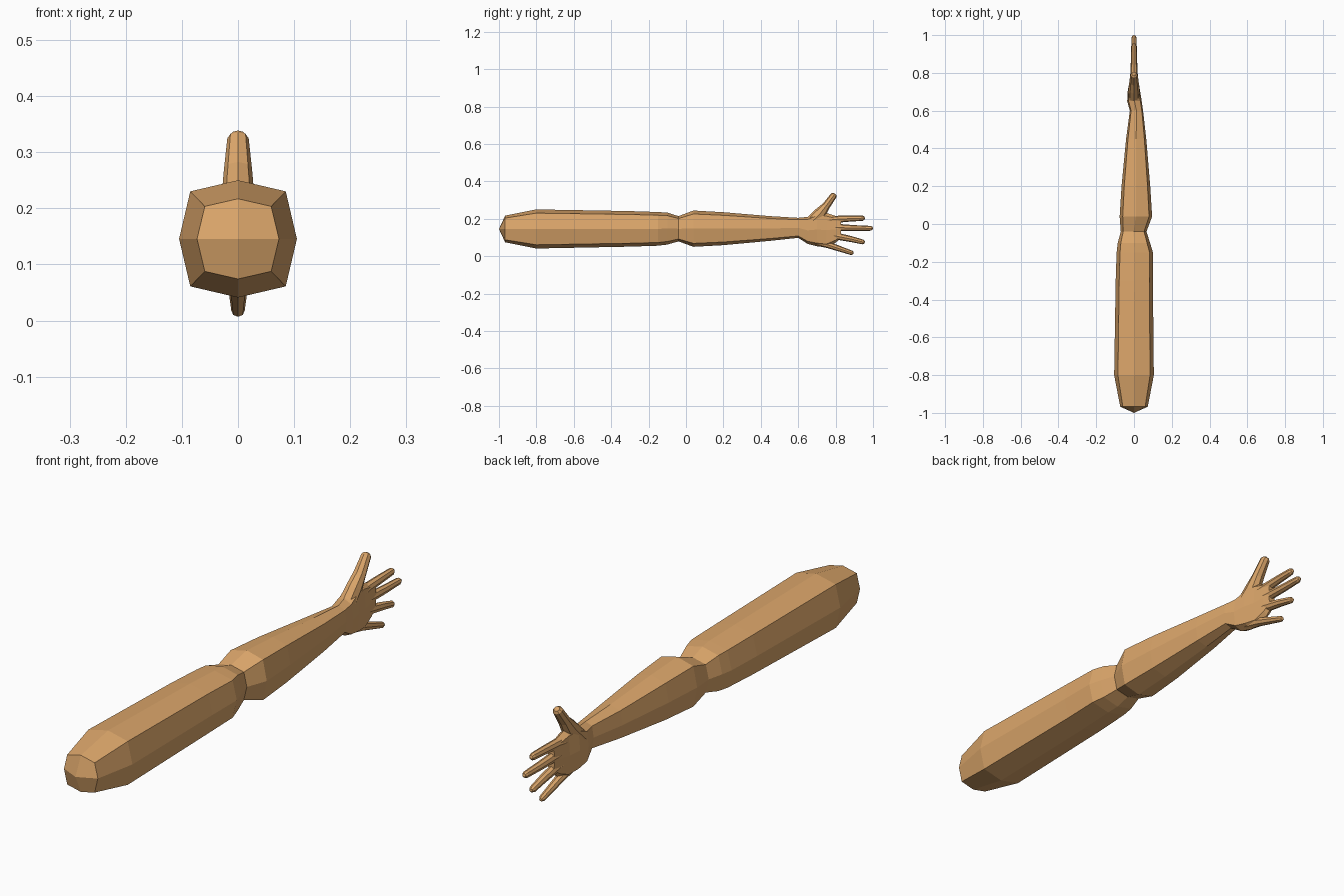
import bpy, bmesh, math
from mathutils import Vector

cube = bpy.data.objects.get("Cube")
if cube:
    bpy.data.objects.remove(cube, do_unlink=True)

skin = bpy.data.materials.new("skin")
skin.use_nodes = True
skin.diffuse_color = (0.71, 0.38, 0.145, 1)
skin.node_tree.nodes["Principled BSDF"].inputs["Base Color"].default_value = skin.diffuse_color

# Boxy octagon: four mid-side points and four corners pushed outwards
OCTAGON = [(1, 0), (.81, .81), (0, 1), (-.81, .81), (-1, 0), (-.81, -.81), (0, -1), (.81, -.81)]
ROUND = [(math.cos(math.tau * i / 8), math.sin(math.tau * i / 8)) for i in range(8)]


def loft(name, rings, start=None, end=None):
    """Skin a list of point rings; close each end with a fan to a point."""
    bm = bmesh.new()
    loops = [[bm.verts.new(p) for p in ring] for ring in rings]
    n = len(loops[0])
    for a, b in zip(loops, loops[1:]):
        for i in range(n):
            j = (i + 1) % n
            bm.faces.new((a[i], a[j], b[j], b[i]))
    for loop, tip in ((loops[0], start), (loops[-1], end)):
        if tip is None:
            bm.faces.new(loop)
        else:
            v = bm.verts.new(tip)
            for i in range(0, n, 2):
                bm.faces.new((v, loop[i], loop[i + 1], loop[(i + 2) % n]))
    bmesh.ops.recalc_face_normals(bm, faces=bm.faces)
    mesh = bpy.data.meshes.new(name)
    bm.to_mesh(mesh)
    bm.free()
    mesh.materials.append(skin)
    obj = bpy.data.objects.new(name, mesh)
    bpy.context.collection.objects.link(obj)
    return obj


def cross_section(y, left, right, bottom, top, shape):
    cx, cz = (left + right) / 2, (top + bottom) / 2
    rx, rz = (right - left) / 2, (top - bottom) / 2
    return [(cx + rx * u, y, cz + rz * v) for u, v in shape]


# Upper arm, elbow and forearm: y, x min, x max, z min, z max
arm = [
    (-.967, -.073, .073, .074, .217),
    (-.80, -.105, .105, .041, .25),
    (-.30, -.097, .10, .051, .241),
    (-.15, -.092, .10, .056, .236),
    (-.10, -.086, .085, .062, .233),
    (-.04, -.07, .066, .079, .214),
    (.04, -.076, .096, .05, .244),
    (.20, -.066, .086, .059, .235),
    (.45, -.042, .065, .082, .214),
    (.60, -.022, .048, .098, .205),
]
loft("arm", [cross_section(*r, OCTAGON) for r in arm], start=(0, -1, .145))

# Palm, widening from the wrist and thinning towards the knuckles
palm = [
    (.60, -.022, .048, .098, .205),
    (.65, -.036, .041, .066, .21),
    (.70, -.034, .033, .053, .232),
    (.75, -.025, .025, .047, .232),
    (.80, -.019, .019, .072, .215),
    (.83, -.015, .015, .098, .205),
]
loft("palm", [cross_section(*r, OCTAGON) for r in palm])


def finger(name, path):
    """Tapered digit in the hand plane; path points are y, z, half width, half height."""
    pts = [Vector((0, y, z)) for y, z, _, _ in path]
    rings = []
    for i, (p, (_, _, w, h)) in enumerate(zip(pts, path)):
        along = (pts[min(i + 1, len(pts) - 1)] - pts[max(i - 1, 0)]).normalized()
        side = Vector((1, 0, 0))
        up = side.cross(along)
        rings.append([p + side * w * u + up * h * v for u, v in ROUND])
    along = (pts[-1] - pts[-2]).normalized()
    tip = pts[-1] + along * .009
    last = rings[-1]
    rings.append([tip + (q - pts[-1]) * .6 for q in last])
    loft(name, rings, end=tip + along * .003)


finger("thumb", [(.66, .17, .034, .035), (.715, .225, .029, .034),
                 (.75, .27, .025, .021), (.79, .325, .019, .018)])
finger("index_finger", [(.74, .19, .022, .026), (.80, .197, .018, .019),
                        (.88, .201, .016, .016), (.945, .203, .013, .014)])
finger("middle_finger", [(.74, .155, .022, .026), (.82, .153, .018, .019),
                         (.90, .15, .016, .016), (.988, .149, .013, .013)])
finger("ring_finger", [(.74, .118, .022, .026), (.80, .108, .018, .019),
                       (.88, .092, .016, .016), (.945, .076, .013, .013)])
finger("little_finger", [(.69, .083, .022, .026), (.755, .062, .018, .018),
                         (.82, .04, .015, .015), (.885, .018, .012, .012)])
